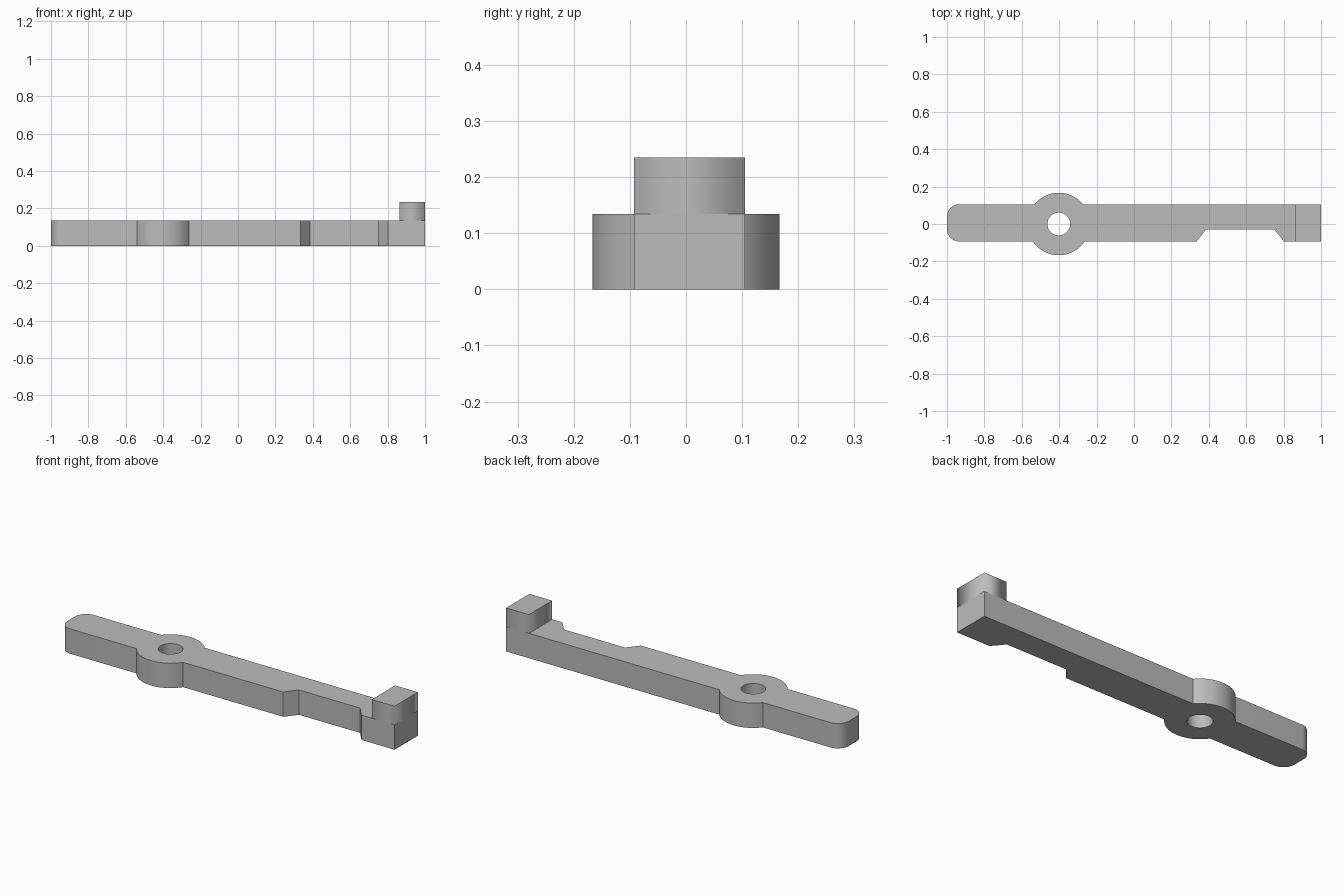
import bpy, bmesh
from math import asin, cos, sin, pi, radians

cube = bpy.data.objects.get("Cube")
if cube:
    bpy.data.objects.remove(cube, do_unlink=True)

FRONT, BACK = -0.093, 0.105      # bar sides
THICK, TOP = 0.134, 0.235        # bar and end block heights
BOSS_X, BOSS_R, HOLE_R = -0.402, 0.167, 0.061
CORNER = 0.065

grey = bpy.data.materials.new("plain grey")
grey.use_nodes = True
colour = (0.5, 0.5, 0.5, 1)
grey.diffuse_color = colour
grey.node_tree.nodes["Principled BSDF"].inputs["Base Color"].default_value = colour


def arc(cx, cy, r, a0, a1, n):
    return [(cx + r * cos(a0 + (a1 - a0) * i / n),
             cy + r * sin(a0 + (a1 - a0) * i / n)) for i in range(n + 1)]


def finish(name, mesh):
    obj = bpy.data.objects.new(name, mesh)
    bpy.context.collection.objects.link(obj)
    mesh.materials.clear()
    mesh.materials.append(grey)
    return obj


def plate(name, loops, height):
    """Extruded flat profile; later loops become holes."""
    curve = bpy.data.curves.new(name + "_profile", "CURVE")
    curve.dimensions = "2D"
    curve.fill_mode = "BOTH"
    curve.extrude = height / 2
    for loop in loops:
        spline = curve.splines.new("POLY")
        spline.points.add(len(loop) - 1)
        for point, (x, y) in zip(spline.points, loop):
            point.co = (x, y, 0, 1)
        spline.use_cyclic_u = True
    helper = bpy.data.objects.new(name + "_profile", curve)
    bpy.context.collection.objects.link(helper)
    graph = bpy.context.evaluated_depsgraph_get()
    mesh = bpy.data.meshes.new_from_object(helper.evaluated_get(graph))
    bpy.data.objects.remove(helper, do_unlink=True)
    bm = bmesh.new()
    bm.from_mesh(mesh)
    bmesh.ops.translate(bm, verts=bm.verts, vec=(0, 0, height / 2))
    bmesh.ops.remove_doubles(bm, verts=bm.verts, dist=1e-5)
    bmesh.ops.recalc_face_normals(bm, faces=bm.faces)
    bm.to_mesh(mesh)
    bm.free()
    mesh.name = name
    return finish(name, mesh)


# Lever bar: rounded end, pivot boss, front notch
low, high = asin(FRONT / BOSS_R), asin(BACK / BOSS_R)
outline = arc(-1 + CORNER, FRONT + CORNER, CORNER, pi, 1.5 * pi, 12)
outline += arc(BOSS_X, 0, BOSS_R, pi - low, 2 * pi + low, 32)
outline += [(0.335, FRONT), (0.385, -0.03), (0.75, -0.03), (0.802, FRONT)]
outline += [(1, FRONT), (1, BACK)]
outline += arc(BOSS_X, 0, BOSS_R, high, pi - high, 32)
outline += arc(-1 + CORNER, BACK - CORNER, CORNER, pi / 2, pi, 12)
hole = arc(BOSS_X, 0, HOLE_R, 0, 2 * pi, 48)[:-1]
bar = plate("lever_bar", [outline, hole], THICK)

bpy.ops.object.select_all(action="DESELECT")
bar.select_set(True)
bpy.context.view_layer.objects.active = bar
bpy.ops.object.shade_smooth_by_angle(angle=radians(25))

# Raised block on the square end
x0 = 0.864
plate("end_block", [[(x0, FRONT), (1, FRONT), (1, BACK), (x0, BACK)]],
      TOP - THICK).location.z = THICK
